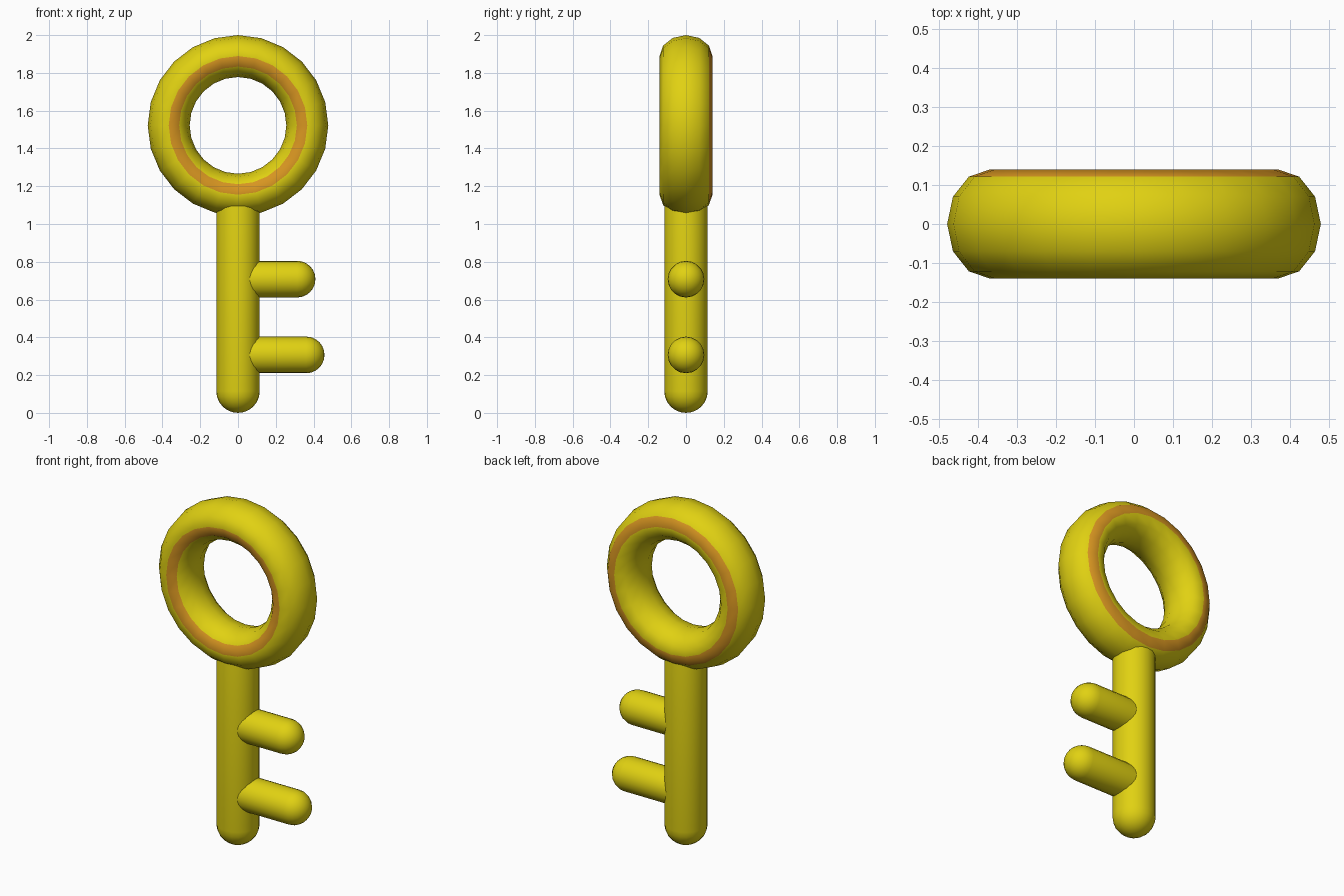
import bpy, bmesh, math
from mathutils import Matrix

if "Cube" in bpy.data.objects:
    bpy.data.objects.remove(bpy.data.objects["Cube"])


def material(name, rgb):
    m = bpy.data.materials.new(name)
    m.diffuse_color = (*rgb, 1)
    m.use_nodes = True
    m.node_tree.nodes["Principled BSDF"].inputs["Base Color"].default_value = m.diffuse_color
    return m


yellow = material("yellow", (0.75, 0.64, 0.006))
orange = material("orange", (0.68, 0.30, 0.015))


def finish(name, bm, mats):
    bmesh.ops.recalc_face_normals(bm, faces=bm.faces)
    for f in bm.faces:
        f.smooth = True
    mesh = bpy.data.meshes.new(name)
    bm.to_mesh(mesh)
    bm.free()
    for m in mats:
        mesh.materials.append(m)
    ob = bpy.data.objects.new(name, mesh)
    bpy.context.collection.objects.link(ob)
    return ob


def capsule(name, radius, length, matrix, segs=20, rings=6):
    """Round-ended rod running along local z from 0 to length."""
    bm = bmesh.new()
    bmesh.ops.create_uvsphere(bm, u_segments=segs, v_segments=rings * 2, radius=radius)
    # split the sphere at its equator and pull the halves apart
    seam = [e for e in bm.edges if all(abs(v.co.z) < 1e-5 for v in e.verts)]
    bmesh.ops.split_edges(bm, edges=seam)
    upper = {v for f in bm.faces if f.calc_center_median().z > 0 for v in f.verts}
    for v in bm.verts:
        v.co.z += length - radius if v in upper else radius
    rims = [e for e in bm.edges if e.is_boundary]
    bmesh.ops.bridge_loops(bm, edges=rims)
    bmesh.ops.transform(bm, matrix=matrix, verts=bm.verts)
    return finish(name, bm, [yellow])


# Ring handle: oval section swept round, with a stripe on each side
SEG, SIDES = 24, 12
R, RAD, DEPTH, ZC = 0.367, 0.111, 0.14, 1.522
bm = bmesh.new()
grid = []
for i in range(SEG):
    a = 2 * math.pi * i / SEG
    loop = []
    for j in range(SIDES):
        b = 2 * math.pi * j / SIDES
        r = R + RAD * math.cos(b)
        loop.append(bm.verts.new((r * math.cos(a), DEPTH * math.sin(b), ZC + r * math.sin(a))))
    grid.append(loop)
for i in range(SEG):
    n = (i + 1) % SEG
    for j in range(SIDES):
        k = (j + 1) % SIDES
        f = bm.faces.new((grid[i][j], grid[n][j], grid[n][k], grid[i][k]))
        # back stripe on the outer half, front stripe on the inner half
        f.material_index = 1 if j in (2, 8) else 0
finish("ring_handle", bm, [yellow, orange])

# Shaft
capsule("shaft", 0.115, 1.22, Matrix.Identity(4))

# Teeth pointing to +x
for name, z, tip in (("upper_tooth", 0.708, 0.41), ("lower_tooth", 0.307, 0.458)):
    start = -0.09
    capsule(name, 0.097, tip - start,
            Matrix.Translation((start, 0, z)) @ Matrix.Rotation(math.pi / 2, 4, 'Y'))
